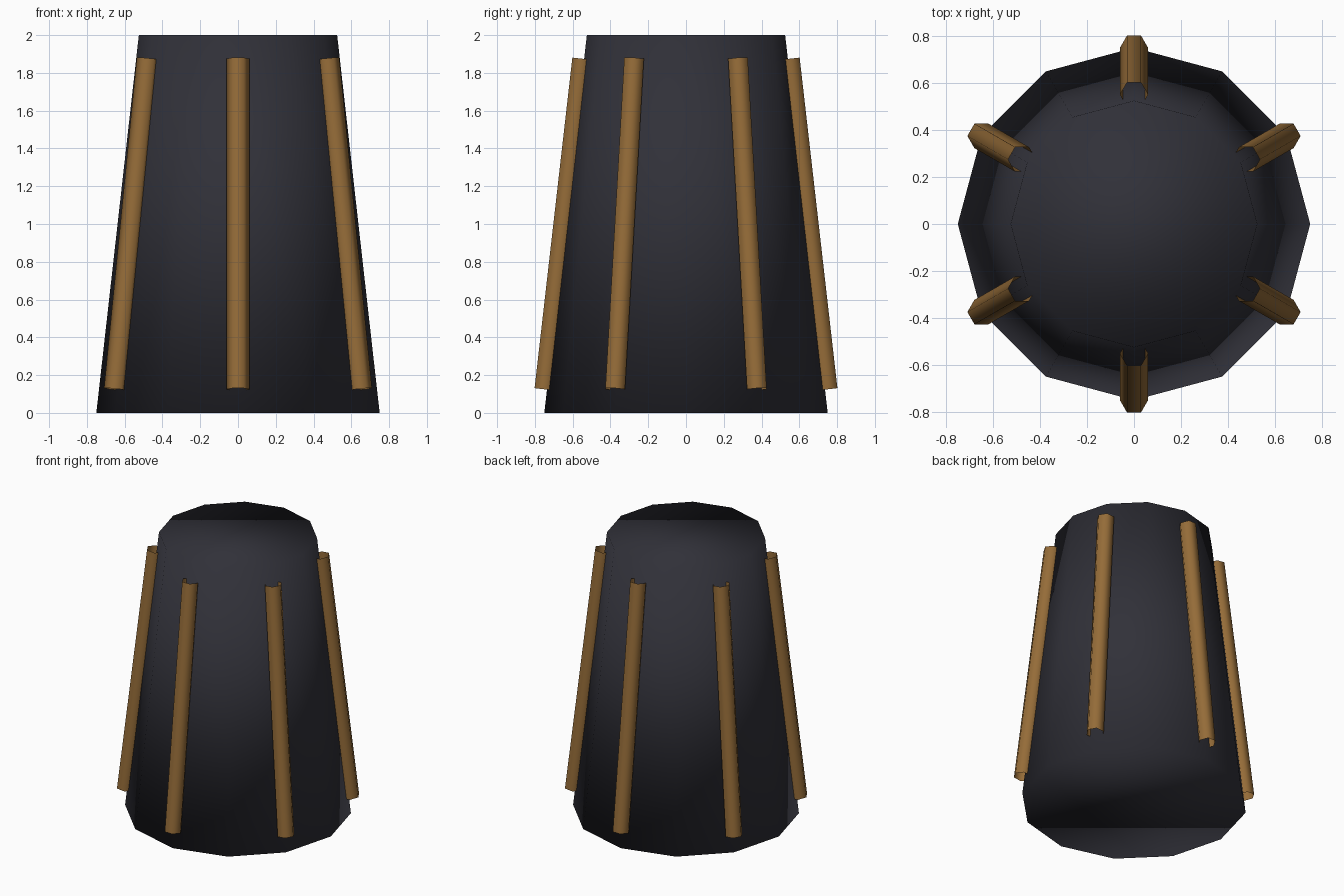
import bpy, bmesh, math
from mathutils import Matrix, Vector

cube = bpy.data.objects.get("Cube")
if cube:
    bpy.data.objects.remove(cube, do_unlink=True)


def make_material(name, rgb):
    mat = bpy.data.materials.new(name)
    mat.use_nodes = True
    color = (*rgb, 1.0)
    mat.diffuse_color = color
    mat.node_tree.nodes["Principled BSDF"].inputs["Base Color"].default_value = color
    return mat


def make_cone(name, mat, sides, r_bottom, r_top, depth, matrix, caps):
    """Smooth-shaded prism or frustum centred on its own axis, then placed."""
    bm = bmesh.new()
    bmesh.ops.create_cone(bm, cap_ends=caps, cap_tris=False, segments=sides,
                          radius1=r_bottom, radius2=r_top, depth=depth, matrix=matrix)
    for face in bm.faces:
        face.smooth = True
    mesh = bpy.data.meshes.new(name)
    bm.to_mesh(mesh)
    bm.free()
    mesh.materials.append(mat)
    obj = bpy.data.objects.new(name, mesh)
    bpy.context.collection.objects.link(obj)
    return obj


charcoal = make_material("charcoal", (0.03, 0.03, 0.04))
bronze = make_material("bronze", (0.3, 0.15, 0.04))

# Tapered twelve-sided body, closed at both ends
make_cone("tapered_body", charcoal, 12, 0.75, 0.525, 2.0,
          Matrix.Translation((0, 0, 1)), True)

# Six open hexagonal rods leaning along the wall
low, high = Vector((0.75, 0, 0.125)), Vector((0.55, 0, 1.875))
axis = high - low
lean = Matrix.Rotation(math.atan2(axis.x, axis.z), 4, 'Y')
for i in range(6):
    spin = Matrix.Rotation(math.radians(30 + 60 * i), 4, 'Z')
    place = spin @ Matrix.Translation((low + high) / 2) @ lean
    make_cone(f"side_rod_{i + 1}", bronze, 6, 0.06, 0.06, axis.length, place, False)
